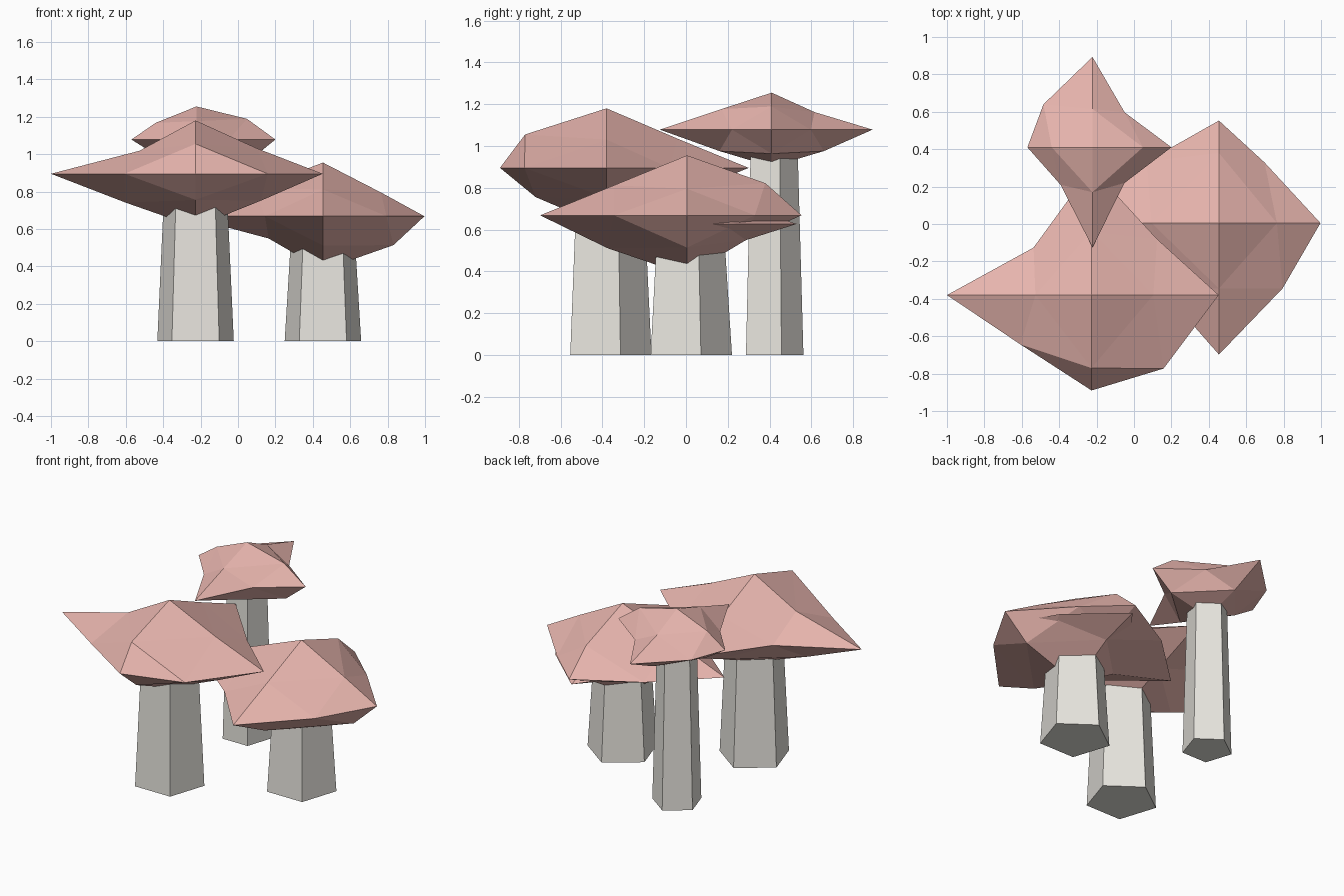
import bpy, bmesh
from mathutils import Vector

if "Cube" in bpy.data.objects:
    bpy.data.objects.remove(bpy.data.objects["Cube"])


def material(name, color):
    m = bpy.data.materials.new(name)
    m.diffuse_color = color
    m.use_nodes = True
    m.node_tree.nodes["Principled BSDF"].inputs["Base Color"].default_value = m.diffuse_color
    return m


RED = material("cap_red", (0.80, 0.46, 0.42, 1))
PALE = material("stem_pale", (0.80, 0.78, 0.73, 1))
DIRS = [Vector((1, 0, 0)), Vector((0, 1, 0)), Vector((-1, 0, 0)), Vector((0, -1, 0))]
SLOPE = 0.41  # flattening of the cap


def finish(bm, name, mat):
    bmesh.ops.recalc_face_normals(bm, faces=bm.faces[:])
    mesh = bpy.data.meshes.new(name)
    bm.to_mesh(mesh)
    bm.free()
    mesh.materials.append(mat)
    bpy.context.collection.objects.link(bpy.data.objects.new(name, mesh))


def make_stem(name, x, y, z, r):
    # tapered pentagon with a flat side to the front, one point to the back
    bm = bmesh.new()
    bmesh.ops.create_cone(bm, cap_ends=True, segments=5, radius1=r, radius2=r * 0.8, depth=z)
    low = min(bm.verts, key=lambda v: v.co.y).co.y
    flip = -1 if low < -0.95 * r else 1
    bmesh.ops.scale(bm, vec=(flip, flip, 1), verts=bm.verts[:])
    bmesh.ops.translate(bm, vec=(x, y, z / 2), verts=bm.verts[:])
    finish(bm, name, PALE)


def make_cap(name, x, y, z, h, tips, rim, upper, lower):
    # irregular octahedron, every side split once; order: right, back, left, front
    bm = bmesh.new()
    c = Vector((x, y, z))
    up = Vector((0, 0, 1))
    tip = [bm.verts.new(c + d * t) for d, t in zip(DIRS, tips)]
    mid = [bm.verts.new(c + Vector((a, b, 0))) for a, b in rim]
    for sign, dist in ((1, upper), (-1, lower)):
        pole = bm.verts.new(c + up * h * sign)
        ring = [bm.verts.new(c + d * t + up * t * SLOPE * sign) for d, t in zip(DIRS, dist)]
        for i in range(4):
            j = (i + 1) % 4
            bm.faces.new((pole, ring[i], ring[j]))
            bm.faces.new((ring[i], tip[i], mid[i]))
            bm.faces.new((ring[j], mid[i], tip[j]))
            bm.faces.new((ring[i], mid[i], ring[j]))
    finish(bm, name, RED)


# name, x, y, rim height, stem radius, cap height, tips, rim middles, upper and lower middles
MUSHROOMS = [
    ("front", -0.227, -0.38, 0.895, 0.215, 0.285, (0.68, 0.68, 0.773, 0.51),
     ((0.35, 0.30), (-0.31, 0.254), (-0.38, -0.264), (0.385, -0.393)),
     (0.33, 0.34, 0.30, 0.39), (0.35, 0.34, 0.375, 0.34)),
    ("right", 0.454, 0.005, 0.668, 0.215, 0.287, (0.543, 0.548, 0.735, 0.703),
     ((0.244, 0.324), (-0.385, 0.33), (-0.31, -0.35), (0.34, -0.35)),
     (0.31, 0.375, 0.36, 0.35), (0.377, 0.285, 0.29, 0.382)),
    ("back", -0.222, 0.41, 1.078, 0.152, 0.177, (0.422, 0.483, 0.348, 0.535),
     ((0.172, 0.187), (-0.262, 0.23), (-0.171, -0.20), (0.172, -0.19)),
     (0.27, 0.205, 0.218, 0.24), (0.28, 0.25, 0.21, 0.25)),
    # small one almost hidden inside the right mushroom
    ("inner", 0.454, 0.005, 0.627, 0.152, 0.17, (0.46, 0.525, 0.38, 0.42),
     ((0.32, 0.235), (-0.22, 0.22), (-0.2, -0.2), (0.22, -0.22)),
     (0.23, 0.23, 0.22, 0.23), (0.24, 0.23, 0.22, 0.23)),
]

for name, x, y, z, r, h, tips, rim, upper, lower in MUSHROOMS:
    make_stem(name + "_stem", x, y, z, r)
    make_cap(name + "_cap", x, y, z, h, tips, rim, upper, lower)
